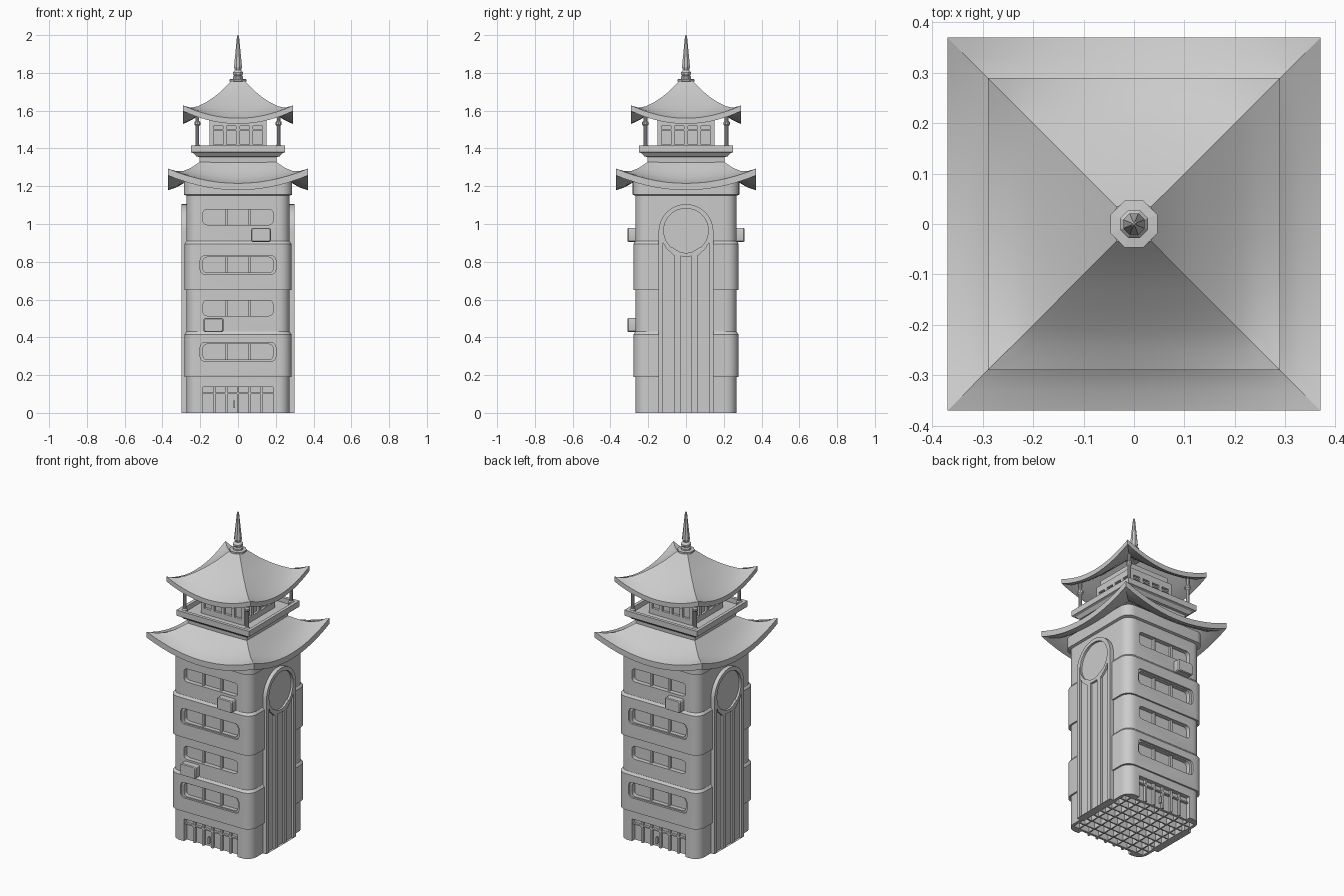
import bpy, bmesh, math
from mathutils import Matrix

old = bpy.data.objects.get("Cube")
if old:
    bpy.data.objects.remove(old, do_unlink=True)

stone = bpy.data.materials.new("pale_grey")
stone.use_nodes = True
stone.diffuse_color = (0.6, 0.6, 0.6, 1)
stone.node_tree.nodes["Principled BSDF"].inputs["Base Color"].default_value = (0.6, 0.6, 0.6, 1)


def finish(bm, name, smooth=30):
    bmesh.ops.recalc_face_normals(bm, faces=bm.faces)
    mesh = bpy.data.meshes.new(name)
    bm.to_mesh(mesh)
    bm.free()
    mesh.materials.append(stone)
    ob = bpy.data.objects.new(name, mesh)
    bpy.context.collection.objects.link(ob)
    bpy.ops.object.select_all(action='DESELECT')
    ob.select_set(True)
    bpy.context.view_layer.objects.active = ob
    if smooth:
        bpy.ops.object.shade_smooth_by_angle(angle=math.radians(smooth))
    return ob


def loft(bm, rings, cyclic=False):
    """Skin a list of closed point rings; cap the ends unless cyclic."""
    loops = [[bm.verts.new(p) for p in ring] for ring in rings]
    n = len(loops[0])
    pairs = list(zip(loops, loops[1:])) + ([(loops[-1], loops[0])] if cyclic else [])
    for a, b in pairs:
        for i in range(n):
            j = (i + 1) % n
            bm.faces.new((a[i], a[j], b[j], b[i]))
    if not cyclic:
        bm.faces.new(loops[0])
        bm.faces.new(loops[-1])


def rounded(hx, hy, r, n=6):
    """Outline of a rounded rectangle."""
    pts = []
    for k, (sx, sy) in enumerate(((1, 1), (-1, 1), (-1, -1), (1, -1))):
        for i in range(n + 1):
            a = math.pi / 2 * (k + i / n)
            pts.append((sx * (hx - r) + r * math.cos(a), sy * (hy - r) + r * math.sin(a)))
    return pts


def box(bm, x0, x1, y0, y1, z0, z1):
    loft(bm, [[(x0, y0, z), (x1, y0, z), (x1, y1, z), (x0, y1, z)] for z in (z0, z1)])


def levels(bm, profile, r):
    """Stack of square sections from (half width, z) pairs."""
    loft(bm, [[(x, y, z) for x, y in rounded(h + 0.005, h, r)] for h, z in profile])


def lathe(bm, profile, x=0, y=0, n=8):
    loft(bm, [[(x + r * math.cos(math.tau * (i + .5) / n), y + r * math.sin(math.tau * (i + .5) / n), z)
               for i in range(n)] for r, z in profile])


def cut(ob, bm):
    cutter = finish(bm, "cutter", 0)
    cutter.hide_render = True
    mod = ob.modifiers.new("cut", 'BOOLEAN')
    mod.object, mod.solver = cutter, 'EXACT'
    bpy.context.view_layer.objects.active = ob
    bpy.ops.object.modifier_apply(modifier="cut")
    bpy.data.objects.remove(cutter, do_unlink=True)


# Tower body: storeys alternate between flush and slightly swollen
bm = bmesh.new()
thin, wide = 0.268, 0.278
levels(bm, [(thin, 0), (thin, .19), (wide, .19), (wide, .415), (thin, .43), (thin, .65),
            (wide, .65), (wide, .895), (thin, .91), (thin, 1.15), (.282, 1.155), (.282, 1.225)], 0.06)
body = finish(bm, "tower_body")

# Window recesses, the doorway and the hollow underside
windows = ((1.037, .185, .042), (.555, .185, .044), (.783, .2, .048), (.323, .2, .048))


def recess(bm, zc, hx, hz, depth):
    for s in (-1, 1):
        loft(bm, [[(x, s * y, zc + z) for x, z in rounded(hx, hz, .022)] for y in (depth, .34)])


bm = bmesh.new()
for zc, hx, hz in windows:
    recess(bm, zc, .185, .041, .24)
for s in (-1, 1):
    box(bm, -.185, .185, min(s * .24, s * .34), max(s * .24, s * .34), -.05, .138)
cut(body, bm)
bm = bmesh.new()
for zc, hx, hz in windows[2:]:
    recess(bm, zc, hx, hz, .266)
cut(body, bm)
bm = bmesh.new()
box(bm, -.255, .255, -.225, .225, -.1, .05)
cut(body, bm)
bpy.ops.object.select_all(action='DESELECT')
body.select_set(True)
bpy.context.view_layer.objects.active = body
bpy.ops.object.shade_smooth_by_angle(angle=math.radians(30))

# Lattice under the floor
bm = bmesh.new()
for i in range(-3, 4):
    box(bm, i * .07 - .004, i * .07 + .004, -.23, .23, .003, .06)
    box(bm, -.26, .26, i * .06 - .004, i * .06 + .004, .003, .06)
finish(bm, "floor_lattice", 0)

# Glazing bars and door bars, front and back
bm = bmesh.new()
for s in (-1, 1):
    y0, y1 = sorted((s * .235, s * .255))
    for zc, hx, hz in windows:
        for x in (-.062, .062):
            box(bm, x - .006, x + .006, y0, y1, zc - .041, zc + .041)
    for i in range(-2, 3):
        box(bm, i * .062 - .006, i * .062 + .006, y0, y1, 0, .138)
    box(bm, -.185, .185, y0, y1, .1, .108)
    ya, yb = sorted((s * .25, s * .264))
    box(bm, s * .02 - .004, s * .02 + .004, ya, yb, .025, .065)
finish(bm, "window_and_door_bars", 0)

# Air conditioner boxes
for name, x, z, s in (("front_upper_cooler", .122, .942, -1), ("front_lower_cooler", -.13, .465, -1),
                      ("back_cooler", -.122, .942, 1)):
    bm = bmesh.new()
    loft(bm, [[(x + px * k, s * y, z + pz * k) for px, pz in rounded(.053, .037, .01, 3)]
              for y, k in ((.25, 1), (.304, 1), (.31, .9))])
    finish(bm, name)


# Keyhole panels on both sides
def arch(r, z0=0, zc=.96, n=24):
    return [(-r, z0)] + [(-r * math.cos(math.pi * i / n), zc + r * math.sin(math.pi * i / n))
                         for i in range(n + 1)] + [(r, z0)]


def ring(r, n=40):
    return [(r * math.cos(math.tau * i / n), .965 + r * math.sin(math.tau * i / n)) for i in range(n)]


for side, s in (("left", 1), ("right", -1)):
    def at(pts, x):
        return [(s * x, y, z) for y, z in pts]
    bm = bmesh.new()
    loft(bm, [at(arch(.143), .25), at(arch(.143), .284)])
    frame = arch(.145), arch(.122)
    loft(bm, [at(frame[0], .25), at(frame[0], .298), at(frame[1], .298), at(frame[1], .25)], True)
    loft(bm, [at(ring(.138), .27), at(ring(.138), .297), at(ring(.118), .297), at(ring(.118), .27)], True)
    for k in (-1, 1):
        rib = [(k * .03, 0), (k * .06, 0), (k * .06, .83), (k * .11, .875), (k * .07, .875), (k * .03, .85)]
        loft(bm, [at(rib, .27), at(rib, .297)])
    finish(bm, side + "_keyhole_panel")


# Sweeping roofs: (half width, height at mid edge, height at corner)
def roof(name, profile, thick, n=14):
    def square(h, zm, zc):
        pts = []
        for k in range(4):
            turn = Matrix.Rotation(k * math.pi / 2, 3, 'Z')
            for i in range(n):
                u = 2 * i / n - 1
                p = turn @ Matrix.Translation((u * h, -h, 0)).translation
                pts.append((p.x, p.y, zm + (zc - zm) * u * u))
        return pts
    bm = bmesh.new()
    upper = [square(*p) for p in profile]
    lower = [[(x, y, z - thick) for x, y, z in r] for r in reversed(upper)]
    loft(bm, upper + lower, True)
    return finish(bm, name)


roof("lower_roof", [(.37, 1.215, 1.293), (.33, 1.228, 1.28), (.29, 1.25, 1.28),
                    (.25, 1.282, 1.297), (.2, 1.328, 1.33), (.15, 1.335, 1.335)], .036)
roof("upper_roof", [(.29, 1.56, 1.627), (.25, 1.578, 1.615), (.21, 1.603, 1.624), (.17, 1.634, 1.644),
                    (.13, 1.666, 1.67), (.09, 1.701, 1.702), (.055, 1.737, 1.737), (.035, 1.758, 1.758),
                    (.005, 1.76, 1.76)], .03)

# Neck and balcony with a sunken floor
bm = bmesh.new()
loft(bm, [[(x, y, z) for x, y in ((h, h), (-h, h), (-h, -h), (h, -h))]
          for h, z in ((.2, 1.29), (.205, 1.355), (.22, 1.357), (.235, 1.375), (.25, 1.38),
                       (.25, 1.415), (.23, 1.415), (.23, 1.385))])
finish(bm, "balcony", 0)

# Lookout room with posts, rails and recessed walls
bm = bmesh.new()
box(bm, -.135, .135, -.135, .135, 1.37, 1.6)
for z0, z1 in ((1.37, 1.42), (1.495, 1.503), (1.52, 1.56)):
    box(bm, -.15, .15, -.15, .15, z0, z1)
for i in range(-2, 3):
    for j in range(-2, 3):
        if max(abs(i), abs(j)) == 2:
            x, y = i * .07, j * .07
            box(bm, x - .01, x + .01, y - .01, y + .01, 1.38, 1.55)
finish(bm, "lookout_room", 0)

# Corner columns
bm = bmesh.new()
for x in (-.215, .215):
    for y in (-.215, .215):
        lathe(bm, [(.016, 1.38), (.016, 1.415), (.01, 1.42), (.01, 1.518), (.017, 1.526),
                   (.017, 1.54), (.01, 1.545), (.01, 1.6)], x, y, 10)
finish(bm, "corner_columns")

# Spire
bm = bmesh.new()
lathe(bm, [(.03, 1.735), (.035, 1.75), (.05, 1.756), (.05, 1.766), (.03, 1.768), (.03, 1.778), (.022, 1.784),
           (.03, 1.795), (.03, 1.802), (.018, 1.815), (.023, 1.83), (.006, 1.994), (.002, 2)])
finish(bm, "spire", 0)
